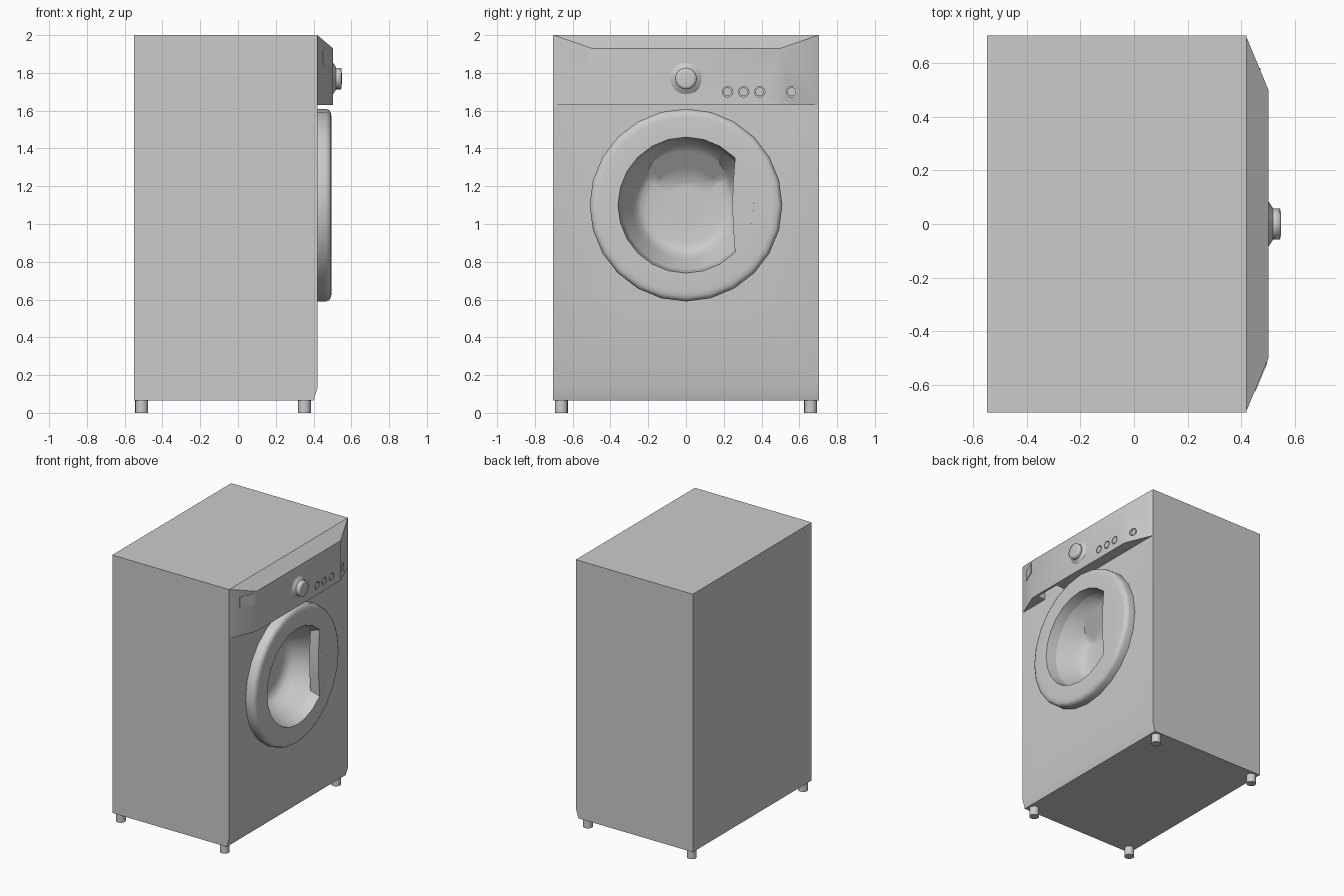
import bpy, bmesh, math
from mathutils import Vector, Matrix

if "Cube" in bpy.data.objects:
    bpy.data.objects.remove(bpy.data.objects["Cube"])

grey = bpy.data.materials.new("light_grey")
grey.use_nodes = True
COLOUR = (0.6, 0.6, 0.6, 1)
grey.diffuse_color = COLOUR
grey.node_tree.nodes["Principled BSDF"].inputs["Base Color"].default_value = COLOUR

DOOR_Z = 1.10
FRONT = 0.42


def finish(name, bm, smooth=30):
    """Turn a bmesh into a named, coloured, shaded object."""
    mesh = bpy.data.meshes.new(name)
    bm.to_mesh(mesh)
    bm.free()
    mesh.materials.append(grey)
    obj = bpy.data.objects.new(name, mesh)
    bpy.context.collection.objects.link(obj)
    if smooth:
        bpy.ops.object.select_all(action='DESELECT')
        obj.select_set(True)
        bpy.context.view_layer.objects.active = obj
        bpy.ops.object.shade_smooth_by_angle(angle=math.radians(smooth))
    return obj


def extrude(points, shift):
    """Closed prism from a loop of points."""
    bm = bmesh.new()
    face = bm.faces.new([bm.verts.new(p) for p in points])
    out = bmesh.ops.extrude_face_region(bm, geom=[face])
    moved = [v for v in out["geom"] if isinstance(v, bmesh.types.BMVert)]
    bmesh.ops.translate(bm, vec=shift, verts=moved)
    if face.is_valid and len(bm.faces) < len(points) + 2:
        bm.faces.new(list(face.verts))
    bmesh.ops.recalc_face_normals(bm, faces=bm.faces)
    return bm


def lathe(profile, y, z, segs=24, closed=False):
    """Spin (x, radius) points around an axis along x."""
    bm = bmesh.new()
    verts = [bm.verts.new((x, y, z + r)) for x, r in profile]
    edges = [bm.edges.new(p) for p in zip(verts, verts[1:])]
    if closed:
        edges.append(bm.edges.new((verts[-1], verts[0])))
    bmesh.ops.spin(bm, geom=verts + edges, cent=(0, y, z), axis=(1, 0, 0),
                   angle=math.tau, steps=segs)
    bmesh.ops.remove_doubles(bm, verts=bm.verts, dist=0.0005)
    bmesh.ops.recalc_face_normals(bm, faces=bm.faces)
    return bm


def box(x0, x1, y0, y1, z0, z1):
    return extrude([(x0, y0, z0), (x1, y0, z0), (x1, y0, z1), (x0, y0, z1)],
                   (0, y1 - y0, 0))


def cut(obj, bm, name):
    cutter = finish(name, bm, 0)
    cutter.hide_render = True
    cutter.hide_viewport = True
    cutter.display_type = 'WIRE'
    mod = obj.modifiers.new(name, 'BOOLEAN')
    mod.object = cutter
    mod.operation = 'DIFFERENCE'
    mod.solver = 'EXACT'
    # Bake the cut so that the cutter can go
    graph = bpy.context.evaluated_depsgraph_get()
    mesh = bpy.data.meshes.new_from_object(obj.evaluated_get(graph))
    obj.modifiers.clear()
    obj.data = mesh
    bpy.data.objects.remove(cutter)


# Cabinet with a slanted toe and an opening behind the door
side = [(-0.55, 0.065), (0.40, 0.065), (FRONT, 0.13), (FRONT, 2), (-0.55, 2)]
cabinet = finish("cabinet", extrude([(x, -0.705, z) for x, z in side], (0, 1.41, 0)))
cut(cabinet, lathe([(0.2, 0), (0.2, 0.36), (0.5, 0.36), (0.5, 0)], 0, DOOR_Z),
    "door_opening")

# Feet
for x, end in ((-0.51, "back"), (0.352, "front")):
    for y, hand in ((-0.66, "right"), (0.66, "left")):
        bm = bmesh.new()
        bmesh.ops.create_cone(bm, cap_ends=True, segments=16, radius1=0.034,
                              radius2=0.034, depth=0.07,
                              matrix=Matrix.Translation((x, y, 0.035)))
        finish(f"{end}_{hand}_foot", bm)

# Control panel: bulged fascia with bevelled top
bm = bmesh.new()
for s in (-1, 1):
    for p in ((FRONT, 0.70, 1.63), (FRONT, 0.70, 2), (0.503, 0.5, 1.63), (0.503, 0.5, 1.93)):
        bm.verts.new((p[0], s * p[1], p[2]))
bmesh.ops.convex_hull(bm, input=bm.verts)
bmesh.ops.dissolve_limit(bm, angle_limit=0.01, verts=bm.verts, edges=bm.edges)
bmesh.ops.recalc_face_normals(bm, faces=bm.faces)
panel = finish("control_panel", bm)
cut(panel, box(0.41, 0.485, -0.46, -0.26, 1.60, 1.69), "grip_pocket")

# Buttons sitting in shallow wells
for i, (y, x) in enumerate(((0.22, 0.503), (0.305, 0.503), (0.39, 0.503), (0.56, 0.479))):
    r = 0.028
    cut(panel, lathe([(x - 0.014, 0), (x - 0.014, r), (x + 0.03, r), (x + 0.03, 0)],
                     y, 1.70, 16), "button_well")
    face = x - 0.006 if i == 3 else x
    finish(f"button_{i + 1}", lathe([(x - 0.02, 0), (x - 0.02, r - 0.005),
                                     (face, r - 0.005), (face, 0)], y, 1.70, 16))

# Thin label plate on the slanted end of the panel
slope = 0.083 / 0.2
p0, p1 = [(FRONT + (0.70 - y) * slope, -y) for y in (0.625, 0.515)]
finish("drawer_plate", extrude([(*p0, 1.84), (*p1, 1.84), (*p1, 1.92), (*p0, 1.92)],
                               Vector((0.92, -0.38, 0)) * 0.003), 0)

# Programme knob on a flared collar
finish("knob_collar", lathe([(0.49, 0), (0.50, 0.088), (0.52, 0.058), (0.52, 0)], 0, 1.77))
finish("knob", lathe([(0.51, 0), (0.51, 0.057), (0.546, 0.057), (0.549, 0.04), (0.55, 0)],
                     0, 1.77), 100)

# Door ring with a rounded outer rim
finish("door_ring", lathe([(FRONT, 0.345), (FRONT, 0.51), (0.465, 0.51), (0.483, 0.503),
                           (0.492, 0.488), (0.495, 0.465), (0.495, 0.36)],
                          0, DOOR_Z, closed=True), 40)

# Door handle plate: a circle segment with a slightly bowed grip edge
half = math.acos(0.26 / 0.362)
arc = [half * (i / 4 - 1) for i in range(9)]
loop = [(0.362 * math.cos(a), 0.362 * math.sin(a)) for a in arc]
loop += [(0.25, 0.12), (0.245, 0), (0.25, -0.12)]
finish("door_handle", extrude([(FRONT, y, DOOR_Z + z) for y, z in loop], (0.0748, 0, 0)))

# Door bowl with a sloping flat across its upper back
bm = lathe([(FRONT, 0.346), (0.40, 0.336), (0.30, 0.285), (0.26, 0.262), (0.24, 0.238),
            (0.23, 0.20), (0.23, 0.1), (0.23, 0)], 0, DOOR_Z, 32)
tilt = 0.7
bmesh.ops.bisect_plane(bm, geom=bm.verts[:] + bm.edges[:] + bm.faces[:], dist=0.0001,
                       plane_co=(0.23, 0, 1.22), plane_no=(1, 0, -tilt))
for v in bm.verts:
    v.co.x = max(v.co.x, 0.23 + (v.co.z - 1.22) * tilt)
middle = min(bm.faces, key=lambda f: (f.calc_center_median() - Vector((0.23, 0, 1.0))).length)
middle.normal_update()
if middle.normal.x < 0:
    bmesh.ops.reverse_faces(bm, faces=bm.faces)
finish("door_bowl", bm, 35)
